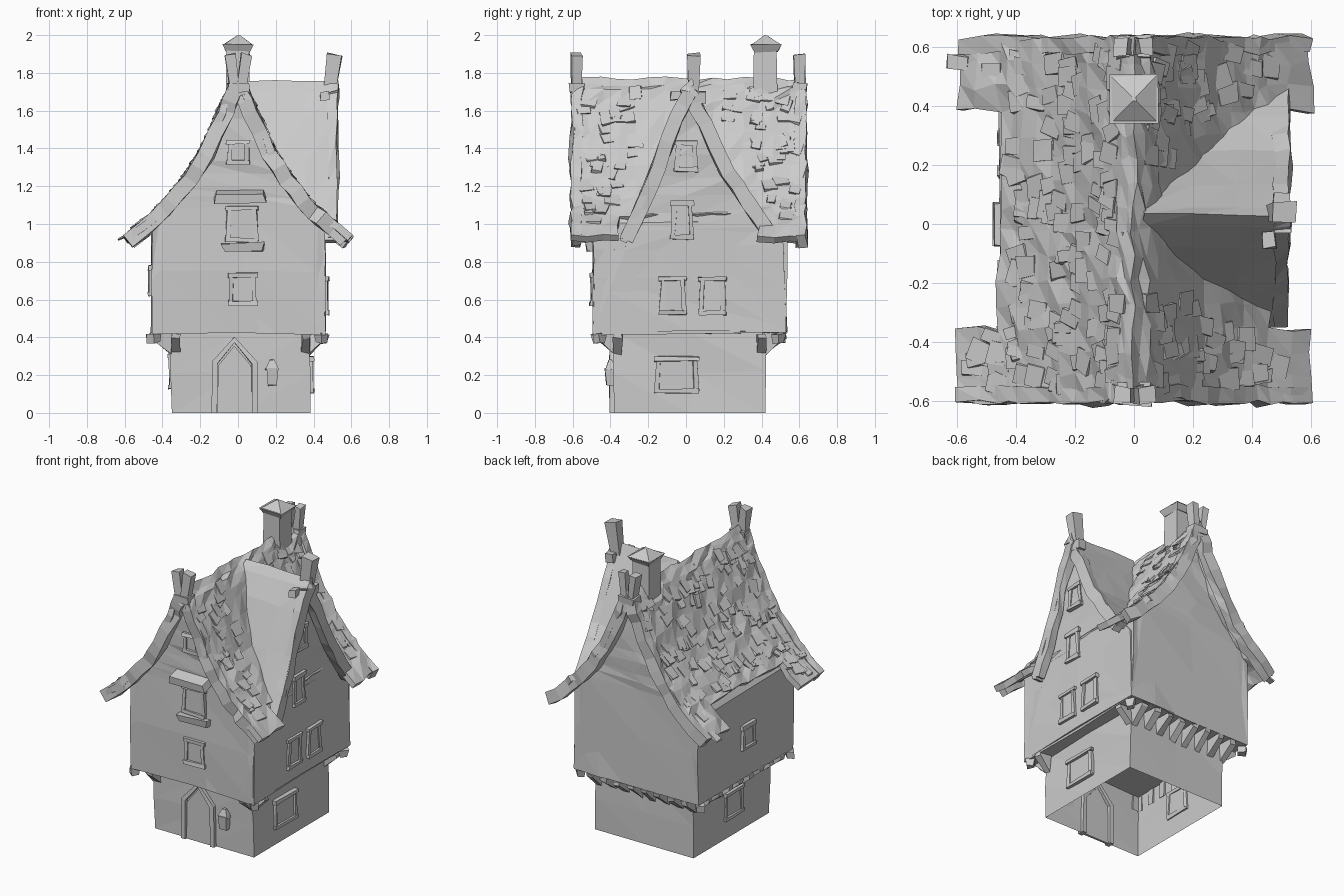
import bpy, bmesh, random
from math import radians, atan2
from mathutils import Matrix, Vector

if "Cube" in bpy.data.objects:
    bpy.data.objects.remove(bpy.data.objects["Cube"])

random.seed(4)
I = Matrix.Identity(4)


def turn(deg):
    return Matrix.Rotation(radians(deg), 4, 'Z')


CROSS = turn(-90)      # profile axis -> -y, length axis -> +x


def finish(name, bm, jit=0.0, thick=0.0):
    for v in bm.verts:
        if v.co.z > 0.02:
            v.co += Vector([random.uniform(-jit, jit) for _ in range(3)])
    me = bpy.data.meshes.new(name)
    bm.to_mesh(me)
    bm.free()
    ob = bpy.data.objects.new(name, me)
    bpy.context.collection.objects.link(ob)
    if thick:
        m = ob.modifiers.new("thickness", 'SOLIDIFY')
        m.thickness, m.offset = thick, -1
    return ob


def add_box(bm, c, s, M=I, R=I, taper=1.0):
    """Box with its top scaled by taper."""
    vs = bmesh.ops.create_cube(bm, size=1)['verts']
    for v in vs:
        k = taper if v.co.z > 0 else 1
        p = Vector((v.co.x * s[0] * k, v.co.y * s[1] * k, v.co.z * s[2]))
        v.co = M @ (Matrix.Translation(c) @ R @ p)


def add_prism(bm, pts, w0, w1, M=I, skip=None):
    """Extrude a (u, z) outline along the length axis; skip leaves one side open."""
    a = [bm.verts.new(M @ Vector((u, w0, z))) for u, z in pts]
    b = [bm.verts.new(M @ Vector((u, w1, z))) for u, z in pts]
    n = len(pts)
    bm.faces.new(a)
    bm.faces.new(b[::-1])
    for i in range(n):
        if i != skip:
            j = (i + 1) % n
            bm.faces.new((a[j], a[i], b[i], b[j]))


def wall(name, pts, w0, w1, M=I, skip=None, jit=0.008):
    bm = bmesh.new()
    add_prism(bm, pts, w0, w1, M, skip)
    bmesh.ops.recalc_face_normals(bm, faces=bm.faces)
    bmesh.ops.triangulate(bm, faces=bm.faces[:])
    bmesh.ops.subdivide_edges(bm, edges=bm.edges[:], cuts=1, use_grid_fill=True)
    bmesh.ops.triangulate(bm, faces=bm.faces[:])
    return finish(name, bm, jit)


def sheet(name, pts, w0, w1, cols, thick, M=I, sub=1, jit=0.0, drop=None, lift=0.0):
    """Thick bent sheet following a (u, z) profile."""
    prof = []
    for (u0, z0), (u1, z1) in zip(pts, pts[1:]):
        prof += [(u0 + (u1 - u0) * k / sub, z0 + (z1 - z0) * k / sub) for k in range(sub)]
    prof.append(pts[-1])
    bm = bmesh.new()
    g = [[bm.verts.new(M @ Vector((u, w0 + (w1 - w0) * j / cols, z + lift)))
          for j in range(cols + 1)] for u, z in prof]
    for i in range(len(prof) - 1):
        for j in range(cols):
            f = bm.faces.new((g[i][j], g[i + 1][j], g[i + 1][j + 1], g[i][j + 1]))
            if drop and drop(f.calc_center_median()):
                bm.faces.remove(f)
    bmesh.ops.delete(bm, geom=[v for v in bm.verts if not v.link_faces], context='VERTS')
    bmesh.ops.triangulate(bm, faces=bm.faces[:])
    return finish(name, bm, jit, thick)


# Roof profiles
half = [(0.0, 1.77), (0.05, 1.71), (0.1, 1.6), (0.2, 1.38), (0.29, 1.24),
        (0.38, 1.13), (0.46, 1.05), (0.6, 0.935)]
main = [(-x, z) for x, z in half[:0:-1]] + half
cross_y = [(0.48, 0.96), (0.36, 1.13), (0.25, 1.29), (0.13, 1.54), (0.06, 1.70), (0.03, 1.76),
           (-0.01, 1.71), (-0.08, 1.57), (-0.18, 1.31), (-0.27, 1.1), (-0.35, 0.92)]
cross = [(-y, z) for y, z in cross_y]

# Ground floor, open underneath
wall("ground_floor", [(-0.35, 0), (-0.355, 0.43), (0.375, 0.43), (0.385, 0)], -0.38, 0.42, skip=3)

# Jettied upper floor with front and back gables, and the right cross gable
inner = [(u, z - 0.045) for u, z in main[1:-1]]
wall("upper_floor", [(-0.455, 0.42)] + inner + [(0.455, 0.42)], -0.49, 0.53)
wall("cross_gable_wall", [(-0.53, 0.43), (-0.52, 0.9)] + [(u, z - 0.05) for u, z in cross[1:-1]]
     + [(0.33, 0.86), (0.49, 0.86), (0.49, 0.43)], 0.1, 0.462, CROSS)

# Roofs, with the eaves cut back between the corners
sheet("main_roof", main, -0.6, 0.63, 15, 0.04, sub=2, jit=0.013,
      drop=lambda c: abs(c.x) > 0.46 and -0.33 < c.y < 0.4)
sheet("cross_roof", cross, 0.03, 0.52, 3, 0.04, CROSS, jit=0.006)

# Bargeboards on the three gables
sheet("front_bargeboard", main, -0.605, -0.55, 1, 0.08, sub=2, jit=0.009, lift=0.008)
sheet("back_bargeboard", main, 0.58, 0.633, 1, 0.08, sub=2, jit=0.009, lift=0.008)
sheet("cross_bargeboard", cross, 0.475, 0.526, 1, 0.075, CROSS, sub=2, jit=0.008, lift=0.006)

# Lifted shingles on the main roof, their upper edges sunk into it
bm = bmesh.new()
for _ in range(330):
    s = random.choice((-1, 1))
    k = random.randrange(1, 7)
    (x0, z0), (x1, z1) = half[k], half[k + 1]
    t, y = random.random(), random.uniform(-0.55, 0.58)
    x, z = x0 + (x1 - x0) * t, z0 + (z1 - z0) * t
    if (s > 0 and -0.1 - 0.75 * x < y < 0.12 + 0.9 * x) or (x > 0.42 and -0.38 < y < 0.47):
        continue
    tilt = Matrix.Rotation(s * (atan2(z0 - z1, x1 - x0) - 0.2), 4, 'Y')
    add_box(bm, (s * x, y, z - 0.002), (0.08, random.uniform(0.04, 0.08), 0.012),
            R=tilt @ turn(random.uniform(-20, 20)))
finish("shingles", bm, 0.006)

# Chimney with flared cap
bm = bmesh.new()
add_box(bm, (0, 0.42, 1.77), (0.125, 0.125, 0.3), taper=0.95)
add_box(bm, (0, 0.425, 1.93), (0.12, 0.12, 0.04), taper=1.36)
add_box(bm, (0, 0.425, 1.974), (0.165, 0.165, 0.05), taper=0.08)
finish("chimney", bm, 0.003)

# Ridge finials
for name, y in (("front_finial", -0.58), ("back_finial", 0.6)):
    bm = bmesh.new()
    for s in (-1, 1):
        add_box(bm, (s * 0.03, y, 1.79), (0.045, 0.05, 0.22),
                R=Matrix.Rotation(s * radians(7), 4, 'Y'), taper=1.1)
    add_box(bm, (0, y, 1.72), (0.11, 0.075, 0.05))
    finish(name, bm, 0.007)
bm = bmesh.new()
add_box(bm, (0.495, 0.04, 1.79), (0.06, 0.05, 0.22), R=Matrix.Rotation(radians(9), 4, 'Y'), taper=1.3)
add_box(bm, (0.5, 0.06, 1.67), (0.06, 0.09, 0.06))
add_box(bm, (0.46, -0.055, 1.68), (0.04, 0.05, 0.045))
finish("cross_finial", bm, 0.006)


# Windows: rough splayed frame, sill and pane set nearly flush
def window(name, side, dist, u, z, w, h):
    M = turn(side) @ Matrix.Translation((u, -dist, z))
    bm = bmesh.new()
    for s in (-1, 1):
        add_box(bm, (s * w / 2, 0, 0), (0.024, 0.028, h), M, Matrix.Rotation(radians(-3 * s), 4, 'Y'))
    add_box(bm, (0, -0.002, h / 2), (w + 0.035, 0.034, 0.024), M)
    add_box(bm, (0, -0.002, -h / 2), (w + 0.035, 0.034, 0.024), M)
    add_box(bm, (0, 0, 0), (w, 0.012, h), M)
    finish(name, bm, 0.005)


window("front_window_middle", 0, 0.49, 0.025, 0.655, 0.12, 0.15)
window("front_window_upper", 0, 0.492, 0.02, 1.0, 0.14, 0.17)
window("front_window_attic", 0, 0.49, 0.0, 1.38, 0.09, 0.11)
window("right_window_attic", 90, 0.462, 0.0, 1.36, 0.09, 0.14)
window("right_window_upper", 90, 0.462, -0.02, 1.02, 0.09, 0.18)
window("right_window_middle_a", 90, 0.462, -0.07, 0.62, 0.11, 0.18)
window("right_window_middle_b", 90, 0.462, 0.14, 0.62, 0.11, 0.18)
window("right_window_ground", 90, 0.383, -0.05, 0.2, 0.2, 0.17)
window("left_window_middle", -90, 0.458, 0.0, 0.7, 0.11, 0.14)
window("left_window_ground", -90, 0.352, 0.0, 0.22, 0.16, 0.16)

# Awning and planter at the upper front window
bm = bmesh.new()
add_box(bm, (0.01, -0.525, 1.145), (0.27, 0.09, 0.04), R=Matrix.Rotation(radians(20), 4, 'X'), taper=0.9)
add_box(bm, (0.03, -0.505, 0.88), (0.2, 0.05, 0.04), taper=1.15)
finish("awning_and_planter", bm, 0.008)

# Pointed doorway and door leaf
arch = [(-0.14, 0.0), (-0.135, 0.27), (-0.02, 0.4), (0.1, 0.27), (0.105, 0.0)]
sheet("door_surround", arch, -0.405, -0.36, 1, 0.03, jit=0.003)
bm = bmesh.new()
add_prism(bm, [(-0.11, 0), (-0.105, 0.25), (-0.02, 0.355), (0.07, 0.25), (0.075, 0)], -0.39, -0.375)
finish("door", bm)

# Lantern beside the door
bm = bmesh.new()
add_box(bm, (0.18, -0.4, 0.19), (0.045, 0.04, 0.09), taper=1.4)
add_box(bm, (0.18, -0.4, 0.255), (0.07, 0.06, 0.05), taper=0.3)
finish("lantern", bm, 0.004)

# Brackets under the jetty: corners at front and right, rows on left and back
bm = bmesh.new()
rows = [(0, 0.375, (-0.33, 0.36), 0.1), (90, 0.378, (-0.36, 0.4), 0.085),
        (-90, 0.35, [-0.4 + 0.11 * i for i in range(8)], 0.11),
        (180, 0.415, [-0.35 + 0.1 * i for i in range(8)], 0.11)]
for side, dist, spots, reach in rows:
    for u in spots:
        M = turn(side) @ Matrix.Translation((u, -dist, 0)) @ turn(90)
        add_prism(bm, [(0, 0.42), (-reach, 0.42), (-reach, 0.395), (0, 0.31)], -0.022, 0.022, M)
for x in (-0.45, 0.44):
    for y in (-0.46, 0.49):
        add_box(bm, (x, y, 0.395), (0.045, 0.045, 0.05), R=turn(45), taper=1.3)
bmesh.ops.recalc_face_normals(bm, faces=bm.faces)
finish("jetty_brackets", bm, 0.007)
